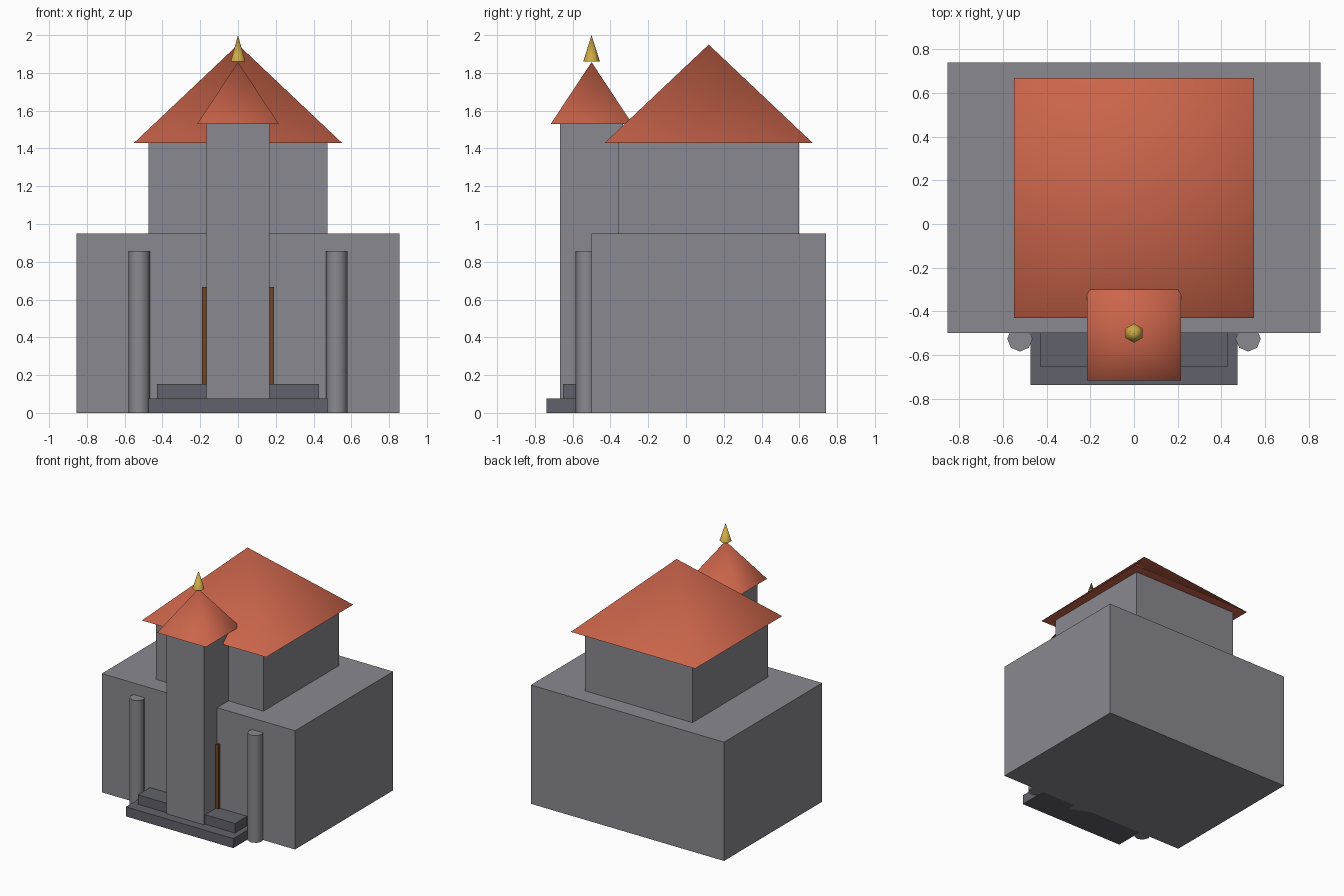
import bpy
from math import radians, sqrt

if "Cube" in bpy.data.objects:
    bpy.data.objects.remove(bpy.data.objects["Cube"])


def material(name, rgb):
    m = bpy.data.materials.new(name)
    m.diffuse_color = (*rgb, 1)
    m.use_nodes = True
    m.node_tree.nodes["Principled BSDF"].inputs["Base Color"].default_value = m.diffuse_color
    return m


STONE = material("stone", (0.25, 0.25, 0.28))
DARK = material("dark_stone", (0.12, 0.12, 0.145))
TILE = material("roof_tile", (0.6, 0.13, 0.07))
WOOD = material("wood", (0.15, 0.06, 0.02))
GOLD = material("gold", (0.6, 0.4, 0.06))


def finish(name, mat):
    ob = bpy.context.object
    ob.name = name
    ob.data.materials.append(mat)
    return ob


def box(name, mat, half_x, y0, y1, z0, z1):
    bpy.ops.mesh.primitive_cube_add(size=1, location=(0, (y0 + y1) / 2, (z0 + z1) / 2))
    bpy.context.object.scale = (2 * half_x, y1 - y0, z1 - z0)
    bpy.ops.object.transform_apply(location=False, rotation=False, scale=True)
    return finish(name, mat)


def cone(name, mat, sides, r, r_top, x, y, z0, z1, turn=0):
    bpy.ops.mesh.primitive_cone_add(vertices=sides, radius1=r, radius2=r_top, depth=z1 - z0,
                                    location=(x, y, (z0 + z1) / 2), rotation=(0, 0, radians(turn)))
    bpy.ops.object.shade_smooth_by_angle(angle=radians(80))
    return finish(name, mat)


# Main hall and upper storey
box("main_hall", STONE, 0.855, -0.5, 0.74, 0, 0.95)
box("upper_storey", STONE, 0.475, -0.357, 0.597, 0.95, 1.43)
cone("main_roof", TILE, 4, 0.55 * sqrt(2), 0, 0, 0.12, 1.43, 1.95, 45)

# Front tower with pointed roof and finial
box("front_tower", STONE, 0.166, -0.666, -0.334, 0, 1.53)
cone("tower_roof", TILE, 4, 0.216 * sqrt(2), 0, 0, -0.5, 1.53, 1.857, 45)
cone("finial", GOLD, 6, 0.044, 0, 0, -0.5, 1.86, 2.0)

# Door behind the tower, entrance steps
box("door", WOOD, 0.19, -0.52, -0.48, 0.15, 0.667)
box("lower_step", DARK, 0.475, -0.738, -0.5, 0, 0.076)
box("upper_step", DARK, 0.43, -0.652, -0.5, 0.076, 0.152)

# Columns flanking the steps
for side, label in ((-1, "left"), (1, "right")):
    cone(label + "_column", STONE, 8, 0.058, 0.058, side * 0.523, -0.526, 0, 0.858)
